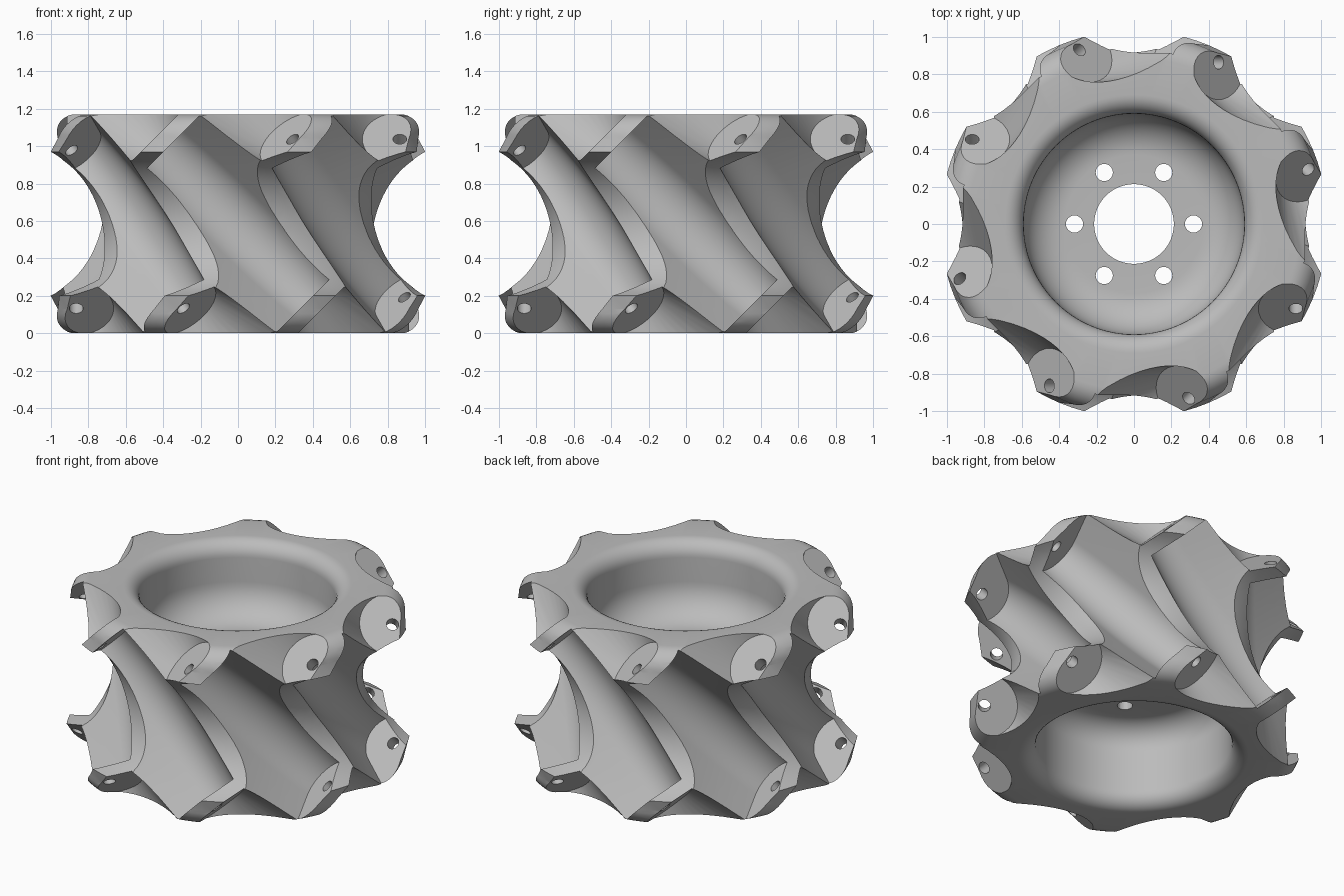
import bpy, bmesh
from math import radians, sin, cos, pi
from mathutils import Matrix, Vector

if "Cube" in bpy.data.objects:
    bpy.data.objects.remove(bpy.data.objects["Cube"], do_unlink=True)

HALF = 0.585        # half height of the hub
ROLLERS = 8
SLOT_END = 0.555    # inner face of the roller tabs, along the roller axis
TAB_END = 0.64      # outer face of the tabs
AXIS = 0.865        # distance of the roller axes from the hub centre

grey = bpy.data.materials.new("plain_grey")
grey.use_nodes = True
grey.diffuse_color = (0.5, 0.5, 0.5, 1)
grey.node_tree.nodes["Principled BSDF"].inputs["Base Color"].default_value = grey.diffuse_color


def arc(cx, cz, r, start, end, steps):
    """Points along an arc, angles in degrees."""
    angles = [radians(start + (end - start) * i / steps) for i in range(steps + 1)]
    return [(cx + r * cos(a), cz + r * sin(a)) for a in angles]


def finish(name, bm, matrix):
    """Turn a bmesh into a placed object."""
    bmesh.ops.recalc_face_normals(bm, faces=bm.faces)
    mesh = bpy.data.meshes.new(name)
    bm.to_mesh(mesh)
    bm.free()
    mesh.transform(matrix)
    mesh.materials.append(grey)
    obj = bpy.data.objects.new(name, mesh)
    bpy.context.collection.objects.link(obj)
    return obj


def lathe(name, profile, segments, matrix, closed=False):
    """Spin a profile of (radius, height) points around local z."""
    bm = bmesh.new()
    verts = [bm.verts.new((r, 0, z)) for r, z in profile]
    edges = [bm.edges.new(pair) for pair in zip(verts, verts[1:])]
    if closed:
        edges.append(bm.edges.new((verts[-1], verts[0])))
    bmesh.ops.spin(bm, geom=verts + edges, cent=(0, 0, 0), axis=(0, 0, 1),
                   angle=2 * pi, steps=segments, use_merge=False)
    bmesh.ops.remove_doubles(bm, verts=bm.verts, dist=1e-5)
    return finish(name, bm, matrix)


def slot(name, matrix, steps=12, flank=38, wall=0.6):
    """Barrel-shaped trough along local z with straight walls flaring to -y."""
    bm = bmesh.new()
    rings = []
    for i in range(steps + 1):
        k = 2 * i / steps - 1
        section = arc(0, 0, 0.215 - 0.035 * k * k, -flank, flank - 180, 24)
        lean, rise = wall * sin(radians(flank)), wall * cos(radians(flank))
        (x0, y0), (x1, y1) = section[0], section[-1]
        section = [(x0 + lean, y0 + rise)] + section + [(x1 - lean, y1 + rise)]
        rings.append([bm.verts.new((x, -y, k * SLOT_END)) for x, y in section])
    for a, b in zip(rings, rings[1:]):
        for j in range(len(a)):
            bm.faces.new((a[j - 1], a[j], b[j], b[j - 1]))
    bm.faces.new(rings[0])
    bm.faces.new(rings[-1])
    return finish(name, bm, matrix)


# Hub: hourglass waist, rounded rim, rounded bore and a thin central web
def bore(floor, fillet):
    """Half profile from the web out to the middle of the waist."""
    return ([(0.213, floor)]
            + arc(0.59 - fillet, floor + fillet, fillet, 270, 360, 10)
            + arc(0.69, 0.485, 0.1, 180, 90, 8)
            + arc(0.888, 0.455, 0.13, 90, 0, 8)
            + arc(1.166, 0, 0.406, 108.7, 180, 14))


upper = bore(0.105, 0.22)
lower = [(r, -z) for r, z in reversed(bore(0.055, 0.16)[:-1])]
centre = Matrix.Translation((0, 0, HALF))
hub = lathe("wheel_hub", upper + lower, 96, centre, closed=True)

# Pin hole with flared recesses outside both tabs
reach = 0.5
flare = [(0.037, TAB_END), (0.2, TAB_END),
         (0.2 + 0.577 * reach, TAB_END + reach), (0, TAB_END + reach)]
spindle = [(r, -z) for r, z in reversed(flare)] + flare

# Eight tilted roller slots around the rim
cutters = []
for i in range(ROLLERS):
    place = (centre @ Matrix.Rotation(2 * pi * i / ROLLERS, 4, "Z")
             @ Matrix.Translation((0, -AXIS, 0)) @ Matrix.Rotation(radians(-45), 4, "Y"))
    cutters.append(slot("slot_cutter", place))
    cutters.append(lathe("pin_cutter", spindle, 48, place))

# Six bolt holes through the web
bolt = [(0, -0.3), (0.046, -0.3), (0.046, 0.3), (0, 0.3)]
for i in range(6):
    spot = Matrix.Rotation(i * pi / 3, 4, "Z") @ Vector((0.318, 0, 0))
    cutters.append(lathe("bolt_cutter", bolt, 24, centre @ Matrix.Translation(spot)))

# Carve the hub
bpy.ops.object.select_all(action="DESELECT")
bpy.context.view_layer.objects.active = hub
hub.select_set(True)
for cutter in cutters:
    cutter.hide_render = True
    mod = hub.modifiers.new("cut", "BOOLEAN")
    mod.operation = "DIFFERENCE"
    mod.solver = "EXACT"
    mod.object = cutter
    bpy.ops.object.modifier_apply(modifier=mod.name)
    bpy.data.objects.remove(cutter, do_unlink=True)

bpy.ops.object.shade_smooth_by_angle(angle=radians(25))
